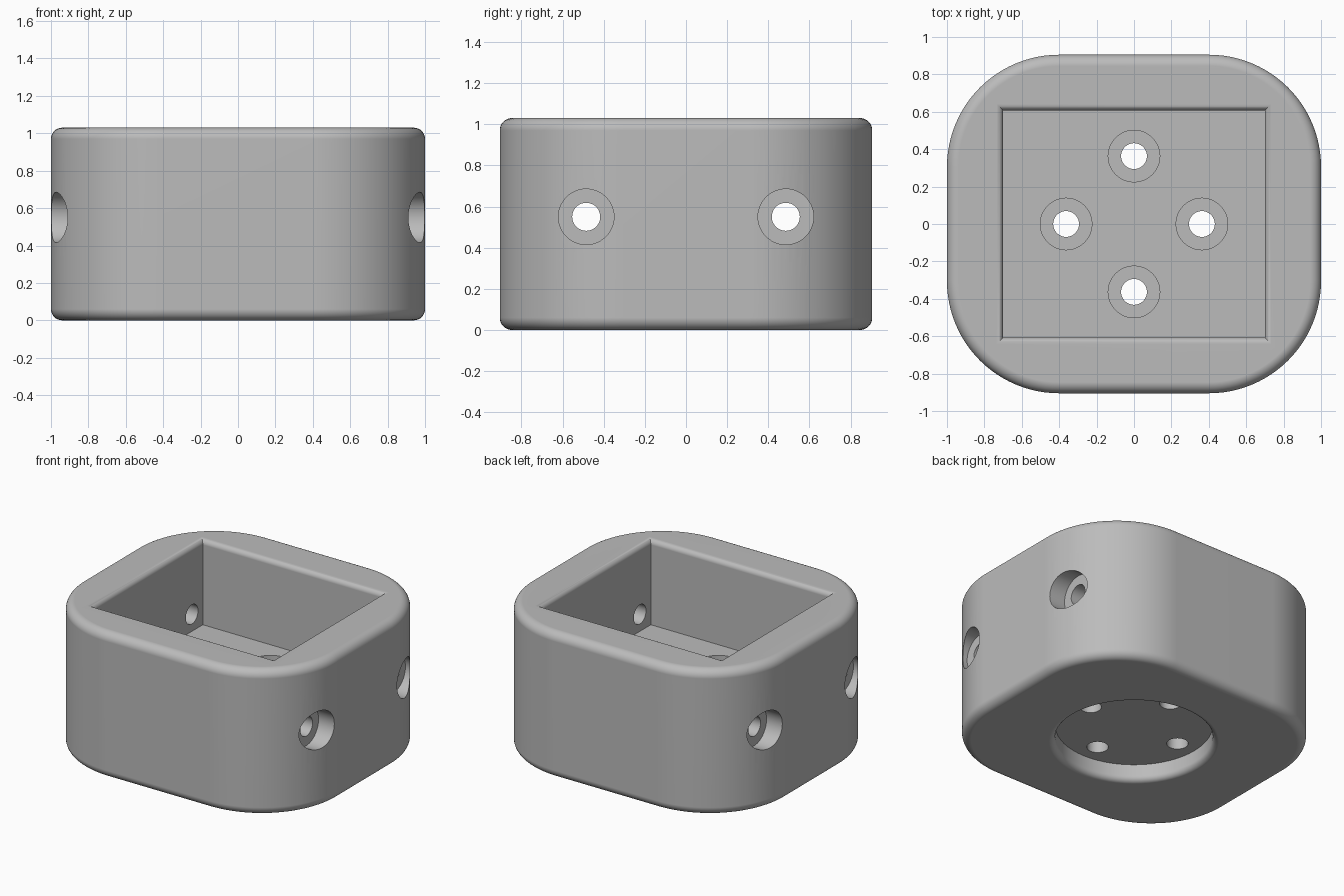
import bpy, bmesh
from math import pi, sin, cos
from mathutils import Matrix, Vector

if "Cube" in bpy.data.objects:
    bpy.data.objects.remove(bpy.data.objects["Cube"])

HX, HY, TOP = 1.0, 0.905, 1.03   # outer half sizes and height
CORNER, ROUND = 0.6, 0.06        # plan corner radius and edge fillet
FLOOR, RECESS = 0.43, 0.12       # cavity floor and underside recess ceiling
STEPS = 8


def outline(hx, hy, r, segs):
    """Rounded rectangle, or a plain one when r is zero."""
    pts = []
    for i, (sx, sy) in enumerate([(1, 1), (-1, 1), (-1, -1), (1, -1)]):
        for k in range(segs + 1 if r else 1):
            a = (i + k / segs) * pi / 2
            pts.append((sx * (hx - r) + r * cos(a), sy * (hy - r) + r * sin(a)))
    return pts


def circle(r, n=64):
    return [(r * cos(2 * pi * k / n), r * sin(2 * pi * k / n)) for k in range(n)]


def loft(name, rings, matrix=Matrix()):
    """Closed solid through a list of (outline, z) rings."""
    bm = bmesh.new()
    loops = [[bm.verts.new(matrix @ Vector((x, y, z))) for x, y in pts] for pts, z in rings]
    n = len(loops[0])
    for lo, hi in zip(loops, loops[1:]):
        for k in range(n):
            j = (k + 1) % n
            bm.faces.new((lo[k], lo[j], hi[j], hi[k]))
    bm.faces.new(loops[0])
    bm.faces.new(loops[-1])
    bmesh.ops.recalc_face_normals(bm, faces=bm.faces)
    mesh = bpy.data.meshes.new(name)
    bm.to_mesh(mesh)
    bm.free()
    obj = bpy.data.objects.new(name, mesh)
    bpy.context.collection.objects.link(obj)
    return obj


def quarter(f):
    """Quarter arc as (inset, rise) pairs."""
    return [(f * (1 - sin(k / STEPS * pi / 2)), f * (1 - cos(k / STEPS * pi / 2)))
            for k in range(STEPS + 1)]


def rod(r, start, end, matrix=Matrix()):
    return loft("hole_cutter", [(circle(r, 48), start), (circle(r, 48), end)], matrix)


# Outer block with rounded plan corners and filleted edges
def block(d):
    return outline(HX - d, HY - d, CORNER - d, 24)


lower = [(block(rise), inset) for inset, rise in quarter(ROUND)][::-1]
upper = [(block(rise), TOP - inset) for inset, rise in quarter(ROUND)]
housing = loft("housing", lower + upper)

# Rectangular cavity with a flared, mitred rim
rim = 0.035
cavity = [(outline(0.70, 0.607, 0, 1), FLOOR)]
cavity += [(outline(0.70 + rise, 0.607 + rise, 0, 1), TOP - inset)
           for inset, rise in quarter(rim)]
cavity.append((outline(0.70 + rim, 0.607 + rim, 0, 1), TOP + 0.1))
cutters = [loft("cavity_cutter", cavity)]

# Round recess under the base with a flared lip
lip = 0.04
recess = [(circle(0.505), RECESS)]
recess += [(circle(0.505 + rise), inset) for inset, rise in quarter(lip)]
recess.append((circle(0.505 + lip), -0.1))
cutters.append(loft("recess_cutter", recess))

# Four counterbored holes through the floor
for i in range(4):
    place = Matrix.Rotation(i * pi / 2, 4, 'Z') @ Matrix.Translation((0.363, 0, 0))
    cutters.append(rod(0.069, 0.05, 0.6, place))
    cutters.append(rod(0.138, 0.29, 0.6, place))

# Two counterbored holes through each side wall
for side in (1, -1):
    for y in (0.485, -0.485):
        place = Matrix.Translation((0, y, 0.55)) @ Matrix.Rotation(side * pi / 2, 4, 'Y')
        cutters.append(rod(0.068, 0.5, 1.2, place))
        cutters.append(rod(0.135, 0.875, 1.2, place))

# Cut everything out of the housing
bpy.context.view_layer.objects.active = housing
housing.select_set(True)
for cutter in cutters:
    mod = housing.modifiers.new("cut", 'BOOLEAN')
    mod.operation, mod.solver, mod.object = 'DIFFERENCE', 'EXACT', cutter
    bpy.ops.object.modifier_apply(modifier=mod.name)
    bpy.data.objects.remove(cutter)

# Grey finish and smooth shading
grey = bpy.data.materials.new("grey")
grey.use_nodes = True
colour = (0.5, 0.5, 0.5, 1)
grey.diffuse_color = colour
grey.node_tree.nodes["Principled BSDF"].inputs["Base Color"].default_value = colour
housing.data.materials.clear()
housing.data.materials.append(grey)
bpy.ops.object.shade_smooth_by_angle(angle=pi / 6)
weighted = housing.modifiers.new("clean_normals", 'WEIGHTED_NORMAL')
weighted.keep_sharp = True
